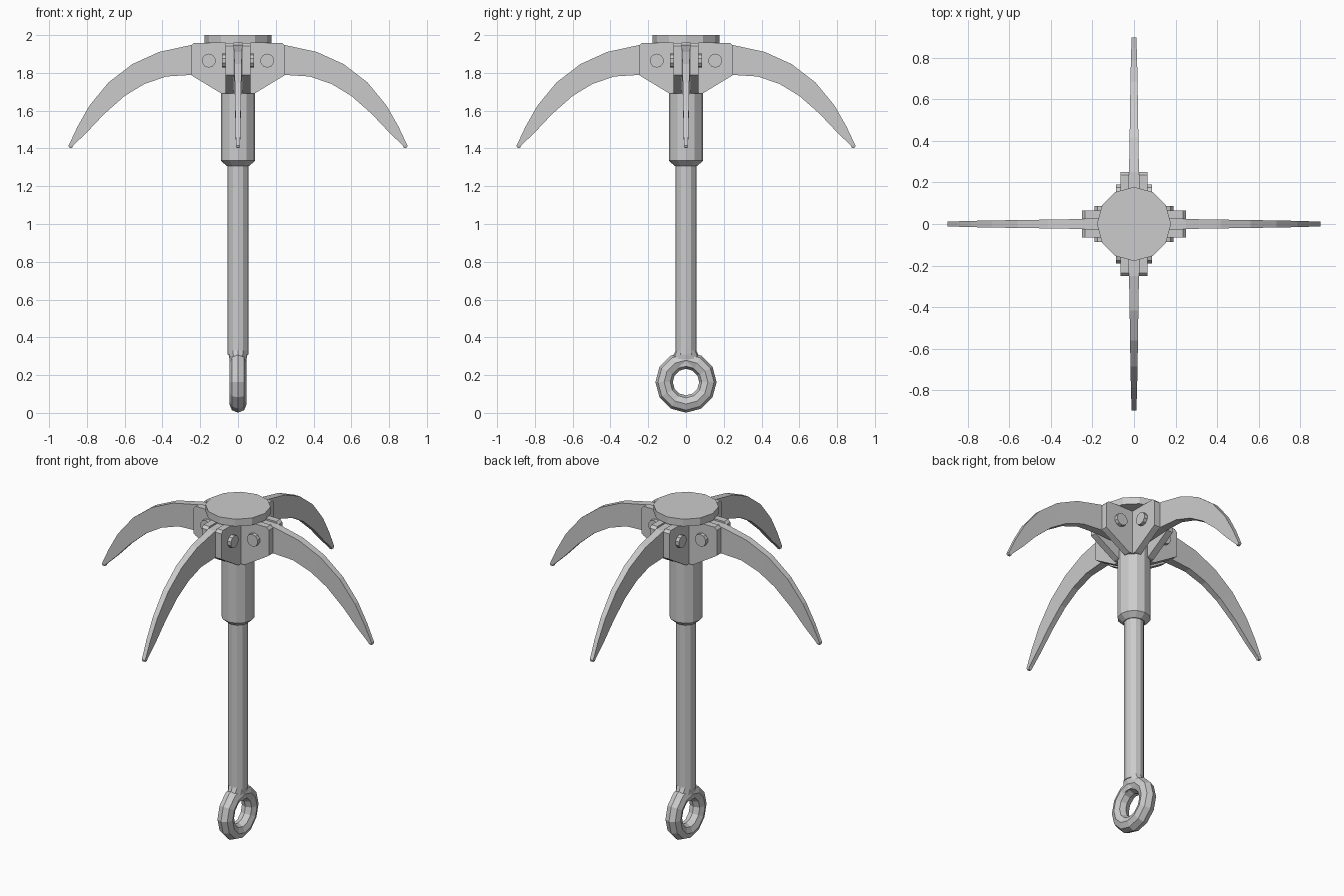
import bpy, bmesh, math
from mathutils import Matrix, Vector

if "Cube" in bpy.data.objects:
    bpy.data.objects.remove(bpy.data.objects["Cube"])


def finish(name, bm):
    bmesh.ops.remove_doubles(bm, verts=bm.verts, dist=1e-5)
    bmesh.ops.recalc_face_normals(bm, faces=bm.faces)
    me = bpy.data.meshes.new(name)
    bm.to_mesh(me)
    bm.free()
    ob = bpy.data.objects.new(name, me)
    bpy.context.collection.objects.link(ob)
    return ob


def lathe(name, profile, sides):
    """Capped solid of revolution round z from (radius, z) points."""
    bm = bmesh.new()
    rings = [[bm.verts.new((r * math.cos(2 * math.pi * i / sides),
                            r * math.sin(2 * math.pi * i / sides), z))
              for i in range(sides)] for r, z in profile]
    for a, b in zip(rings, rings[1:]):
        for i in range(sides):
            j = (i + 1) % sides
            bm.faces.new((a[i], a[j], b[j], b[i]))
    bm.faces.new(rings[0])
    bm.faces.new(rings[-1])
    return finish(name, bm)


def four_way(name, bm):
    """Link four copies of a part, turned round the z axis."""
    first = finish(name + "_1", bm)
    for k in range(1, 4):
        ob = bpy.data.objects.new(f"{name}_{k + 1}", first.data)
        ob.rotation_euler.z = k * math.pi / 2
        bpy.context.collection.objects.link(ob)


# Shaft, collar and top disc
lathe("shaft", [(0.055, 0.31), (0.055, 1.4)], 12)
lathe("collar", [(0.06, 1.308), (0.091, 1.335), (0.091, 1.965)], 12)
lathe("top_disc", [(0.178, 1.957), (0.178, 2.0)], 12)

# Neck between shaft and ring
neck = lathe("neck", [(0.042, 0.245), (0.044, 0.28), (0.055, 0.33)], 12)
for v in neck.data.vertices:
    if v.co.z < 0.3:
        v.co.y *= 1.8

# Rope ring
bpy.ops.mesh.primitive_torus_add(major_segments=12, minor_segments=8,
                                 major_radius=0.116, minor_radius=0.046,
                                 location=(0, 0, 0.163),
                                 rotation=(0, math.pi / 2, 0))
bpy.context.object.name = "rope_ring"

# Bracket plates, a pair for each arm
plate = [(0.03, 1.957), (0.235, 1.957), (0.25, 1.942), (0.25, 1.79),
         (0.235, 1.78), (0.09, 1.692), (0.03, 1.692)]
bm = bmesh.new()
for s in (-1, 1):
    face = bm.faces.new([bm.verts.new((x, s * 0.025, z)) for x, z in plate])
    new = bmesh.ops.extrude_face_region(bm, geom=[face])["geom"]
    bmesh.ops.translate(bm, vec=(0, s * 0.04, 0),
                        verts=[g for g in new if isinstance(g, bmesh.types.BMVert)])
    bm.faces.new([bm.verts.new((x, s * 0.025, z)) for x, z in plate]) if not face.is_valid else None
four_way("bracket", bm)

# Pivot bolts through the brackets
bm = bmesh.new()
bmesh.ops.create_cone(bm, cap_ends=True, segments=10, radius1=0.037,
                      radius2=0.037, depth=0.172,
                      matrix=Matrix.Translation((0.155, 0, 1.865))
                      @ Matrix.Rotation(math.pi / 2, 4, 'X'))
four_way("bolt", bm)

# Curved claws: upper edge, lower edge and half thickness at each station
claw = [((0.08, 1.95), (0.08, 1.78), 0.024),
        ((0.25, 1.947), (0.25, 1.789), 0.024),
        ((0.417, 1.911), (0.38, 1.781), 0.021),
        ((0.56, 1.846), (0.496, 1.741), 0.019),
        ((0.686, 1.749), (0.60, 1.678), 0.017),
        ((0.787, 1.626), (0.708, 1.583), 0.015),
        ((0.85, 1.515), (0.80, 1.475 + 0.01), 0.013),
        ((0.897, 1.415), (0.873, 1.415), 0.011),
        ((0.894, 1.404), (0.879, 1.403), 0.008)]
bm = bmesh.new()
loops = [[bm.verts.new(c) for c in ((t[0], -w, t[1]), (t[0], w, t[1]),
                                    (b[0], w, b[1]), (b[0], -w, b[1]))]
         for t, b, w in claw]
for a, b in zip(loops, loops[1:]):
    for i in range(4):
        j = (i + 1) % 4
        bm.faces.new((a[i], a[j], b[j], b[i]))
bm.faces.new(loops[0])
bm.faces.new(loops[-1])
four_way("claw", bm)
